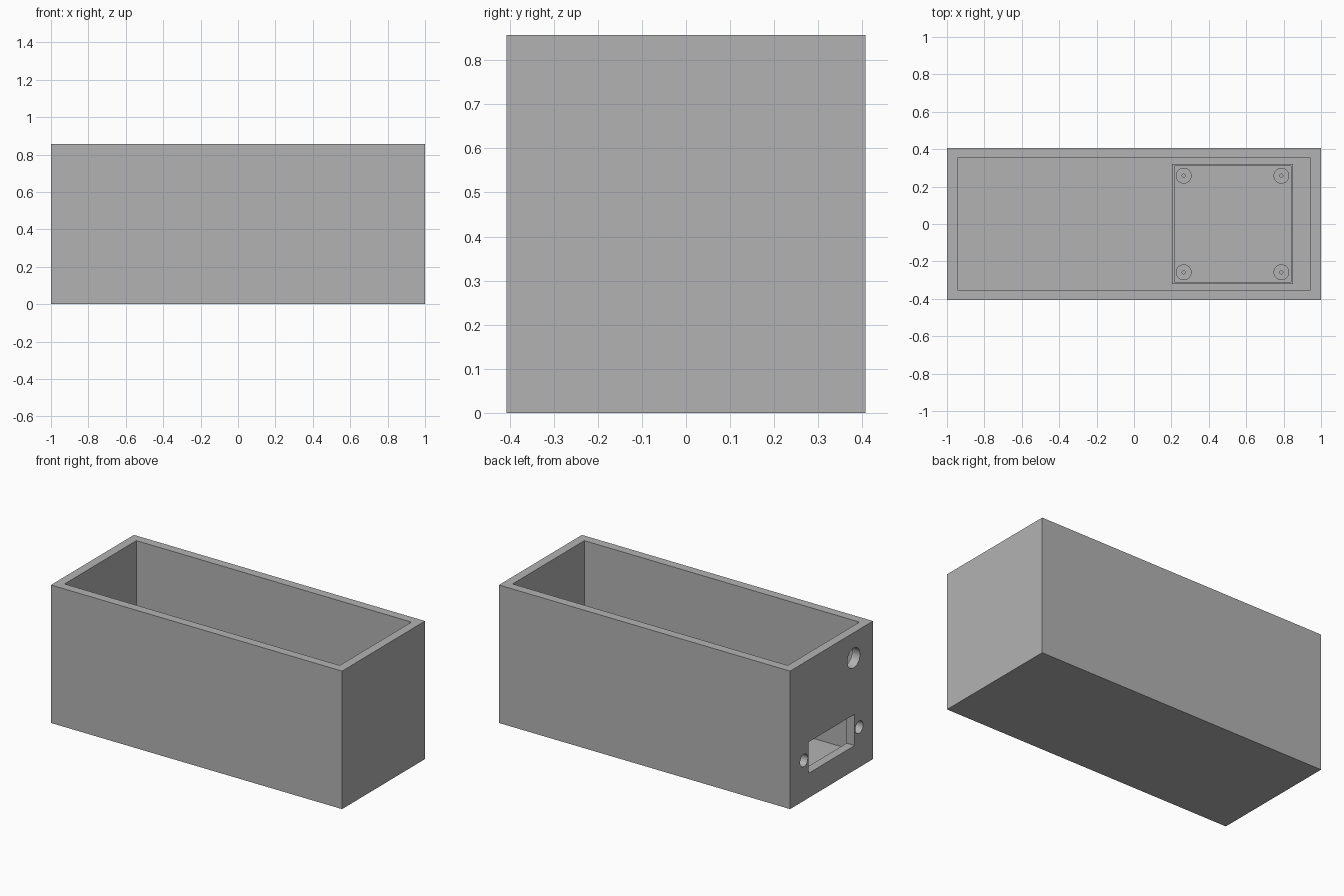
import bpy
import bmesh
from math import pi
from mathutils import Matrix, Vector

default = bpy.data.objects.get("Cube")
if default:
    bpy.data.objects.remove(default, do_unlink=True)

L, W, H = 2.0, 0.814, 0.857      # outer size
WALL, FLOOR = 0.055, 0.05

grey = bpy.data.materials.new("plain_grey")
grey.use_nodes = True
grey.diffuse_color = (0.45, 0.45, 0.45, 1)
grey.node_tree.nodes["Principled BSDF"].inputs["Base Color"].default_value = grey.diffuse_color


def finish(name, bm):
    mesh = bpy.data.meshes.new(name)
    bm.to_mesh(mesh)
    bm.free()
    mesh.materials.append(grey)
    obj = bpy.data.objects.new(name, mesh)
    bpy.context.collection.objects.link(obj)
    return obj


def block(name, size, centre):
    bm = bmesh.new()
    bmesh.ops.create_cube(bm, size=1)
    bmesh.ops.scale(bm, vec=size, verts=bm.verts)
    bmesh.ops.translate(bm, vec=centre, verts=bm.verts)
    return finish(name, bm)


def cylinder(name, radius, depth, centre, along_x=False):
    bm = bmesh.new()
    turn = Matrix.Rotation(pi / 2, 4, "Y") if along_x else Matrix.Identity(4)
    bmesh.ops.create_cone(bm, cap_ends=True, segments=40, radius1=radius, radius2=radius,
                          depth=depth, matrix=Matrix.Translation(centre) @ turn)
    return finish(name, bm)


def smooth(obj):
    bpy.ops.object.select_all(action="DESELECT")
    obj.select_set(True)
    bpy.context.view_layer.objects.active = obj
    bpy.ops.object.shade_smooth_by_angle(angle=pi / 6)


def cut(obj, cutter):
    mod = obj.modifiers.new("cut", "BOOLEAN")
    mod.operation = "DIFFERENCE"
    mod.solver = "EXACT"
    mod.object = cutter
    bpy.context.view_layer.objects.active = obj
    bpy.ops.object.modifier_apply(modifier=mod.name)
    bpy.data.objects.remove(cutter, do_unlink=True)


# Open-topped case
case = block("case", (L, W, H), (0, 0, H / 2))
cut(case, block("cavity", (L - 2 * WALL, W - 2 * WALL, H), (0, 0, FLOOR + H / 2)))

# Socket window, its two screw holes and the cable hole in the -x end wall
end_x, socket_z = -L / 2 + WALL / 2, 0.25
cut(case, block("window", (0.1, 0.453, 0.194), (end_x, 0, socket_z)))
for side in (-1, 1):
    cut(case, cylinder("screw_hole", 0.038, 0.1, (end_x, side * 0.271, socket_z), True))
cut(case, cylinder("cable_hole", 0.062, 0.1, (end_x, -0.217, 0.70), True))
smooth(case)

# Thin rim around the board bay on the floor
bay = Vector((0.527, 0, FLOOR))
rim = block("board_rim", (0.647, 0.644, 0.04), bay + Vector((0, 0, 0.018)))
cut(rim, block("rim_opening", (0.623, 0.62, 0.2), bay))

# Four drilled standoffs inside the rim
for sx, end in ((-1, "right"), (1, "left")):
    for sy, face in ((-1, "front"), (1, "back")):
        spot = bay + Vector((sx * 0.261, sy * 0.258, 0.025))
        post = cylinder(f"standoff_{face}_{end}", 0.042, 0.06, spot)
        cut(post, cylinder("pilot_hole", 0.009, 0.06, spot + Vector((0, 0, 0.01))))
        smooth(post)
